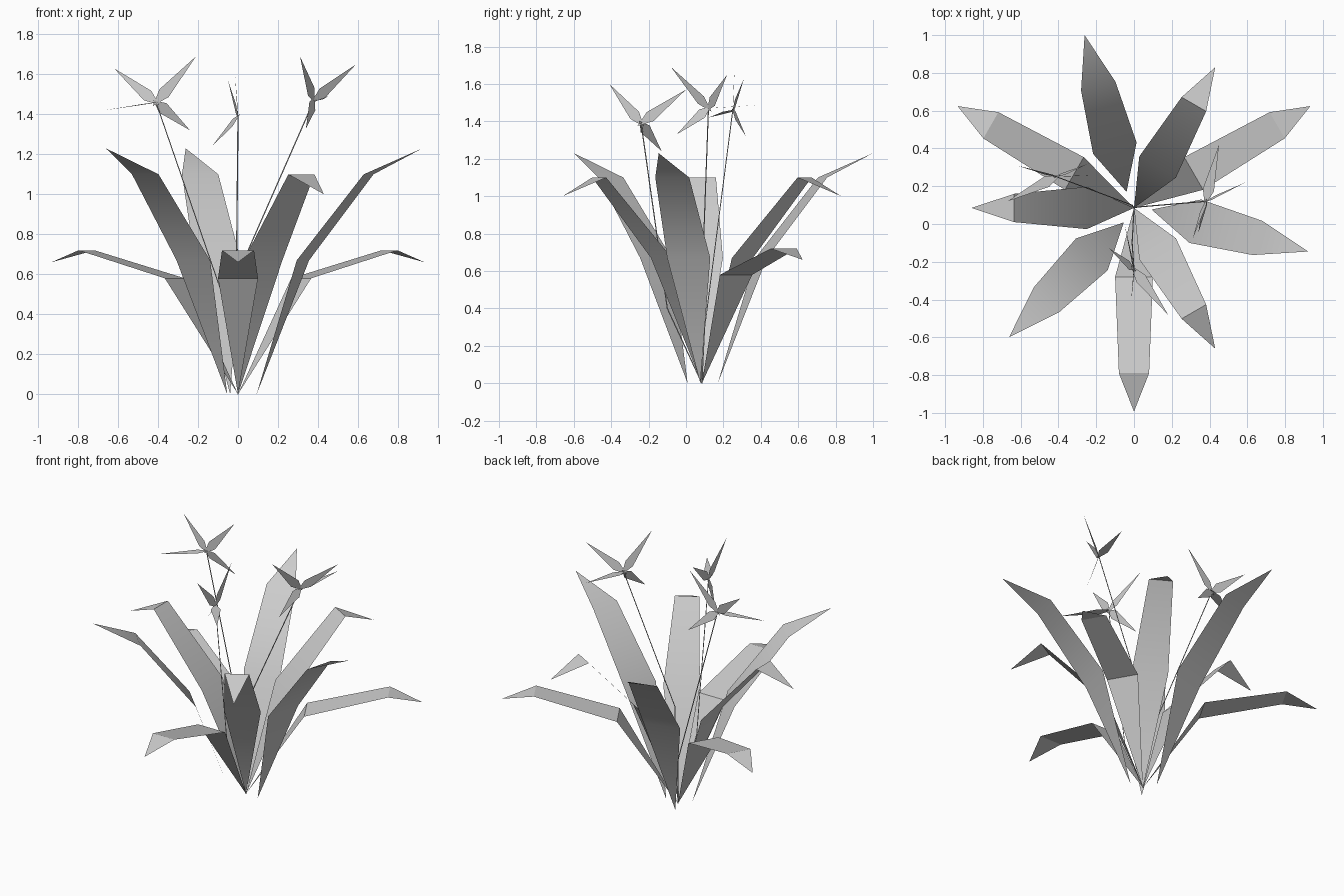
import bpy
import math
from mathutils import Vector, Matrix

if "Cube" in bpy.data.objects:
    bpy.data.objects.remove(bpy.data.objects["Cube"])

grey = bpy.data.materials.new("plain_grey")
grey.use_nodes = True
grey.diffuse_color = (0.6, 0.6, 0.6, 1)
grey.node_tree.nodes["Principled BSDF"].inputs["Base Color"].default_value = (0.6, 0.6, 0.6, 1)

CROWN = Vector((0, 0.085, 0))


def add_mesh(name, verts, faces):
    mesh = bpy.data.meshes.new(name)
    mesh.from_pydata(verts, [], faces)
    mesh.materials.append(grey)
    obj = bpy.data.objects.new(name, mesh)
    bpy.context.collection.objects.link(obj)
    return obj


def blade(name, angle, stations, shift=0):
    """Ribbon leaf: pointed base, two cross-lines, pointed tip.
    Each station is (reach, height, half width)."""
    turn = Matrix.Rotation(math.radians(angle), 3, 'Z')
    verts = []
    for reach, height, half in stations:
        sides = (-half, half) if half else (0,)
        verts += [CROWN + turn @ Vector((reach, side + shift, height)) for side in sides]
    obj = add_mesh(name, verts, [(0, 1, 2), (1, 3, 4, 2), (3, 5, 4)])
    bpy.ops.object.select_all(action='DESELECT')
    obj.select_set(True)
    bpy.context.view_layer.objects.active = obj
    bpy.ops.object.shade_smooth_by_angle(angle=math.radians(30))


# Three kinds of leaf, each repeated three times around the crown
low = [(0, 0, 0), (0.365, 0.58, 0.1), (0.875, 0.72, 0.08), (1.078, 0.66, 0)]
bent = [(0, 0, 0), (0.25, 0.67, 0.112), (0.634, 1.10, 0.075), (0.86, 1.0, 0)]
tall = [(0.092, 0, 0), (0.332, 0.67, 0.119), (0.672, 1.10, 0.094), (0.951, 1.23, 0)]
for i in range(3):
    blade(f"low_leaf_{i + 1}", 30 + 120 * i, low)
    blade(f"bent_leaf_{i + 1}", 60 + 120 * i, bent)
    blade(f"tall_leaf_{i + 1}", -15 + 120 * i, tall, 0.016)


def stem(name, points):
    curve = bpy.data.curves.new(name, 'CURVE')
    curve.dimensions = '3D'
    curve.bevel_depth = 0.003
    curve.bevel_resolution = 0
    line = curve.splines.new('POLY')
    line.points.add(len(points) - 1)
    for p, co in zip(line.points, points):
        p.co = (*co, 1)
    curve.materials.append(grey)
    bpy.context.collection.objects.link(bpy.data.objects.new(name, curve))


def flower(name, centre, facing, bend, tips):
    """Narrow kite petals: two rising, one level, one drooping."""
    centre = Vector(centre)
    verts, faces = [], []
    for tip in tips:
        out = Vector(tip) - centre
        flat = abs(out.z) < 0.06
        normal = Vector((0, 0, 1)) if flat else Vector(facing)
        side = out.cross(normal).normalized() * 0.03
        n = len(verts)
        verts += [centre - out * 0.08, centre + out * 0.2 + side,
                  Vector(tip), centre + out * 0.2 - side]
        faces.append((n, n + 1, n + 2, n + 3))
    add_mesh(name + "_petals", verts, faces)
    stem(name + "_stem", [CROWN, Vector(bend), centre])


flower("left_flower", (0.38, 0.12, 1.47), (0.7, -0.7, 0), (0.02, 0.09, 0.65),
       [(0.31, -0.08, 1.69), (0.59, 0.22, 1.65), (0.45, 0.42, 1.49), (0.34, -0.05, 1.33)])
flower("right_flower", (-0.41, 0.25, 1.46), (0, 1, 0), (-0.01, 0.1, 0.3),
       [(-0.62, 0.31, 1.63), (-0.21, 0.26, 1.69), (-0.67, 0.12, 1.42), (-0.24, 0.32, 1.32)])
flower("front_flower", (0, -0.24, 1.39), (1, 0, 0), (-0.01, -0.1, 0.4),
       [(-0.015, -0.41, 1.60), (-0.05, 0, 1.57), (0.18, -0.48, 1.39), (-0.13, -0.13, 1.24)])
